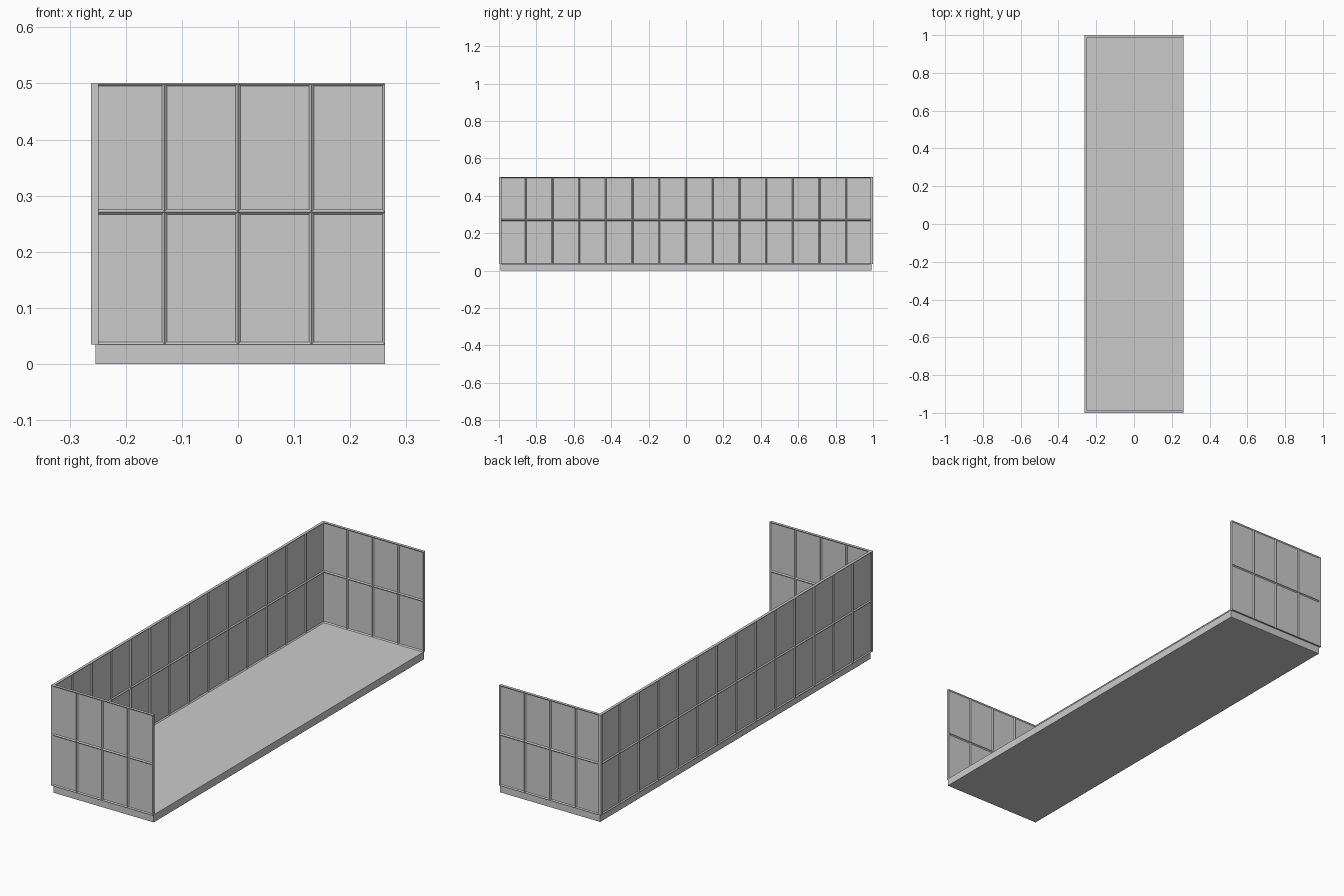
import bpy, bmesh
from mathutils import Vector, Matrix

if "Cube" in bpy.data.objects:
    bpy.data.objects.remove(bpy.data.objects["Cube"])

X, Y = 0.262, 1.0          # half extents of the outline
Z0, ZM, Z1 = 0.035, 0.271, 0.5   # rail bottom, middle bar, top
T, BAR, RECESS = 0.0135, 0.0065, 0.0048


def box(bm, lo, hi):
    lo, hi = Vector(lo), Vector(hi)
    m = Matrix.Translation((lo + hi) / 2) @ Matrix.Diagonal((*(hi - lo), 1))
    bmesh.ops.create_cube(bm, size=1, matrix=m)


def finish(bm, name):
    me = bpy.data.meshes.new(name)
    bm.to_mesh(me)
    bm.free()
    ob = bpy.data.objects.new(name, me)
    bpy.context.collection.objects.link(ob)
    return ob


def cut(bm, co, no):
    bmesh.ops.bisect_plane(bm, geom=bm.verts[:] + bm.edges[:] + bm.faces[:],
                           plane_co=co, plane_no=no)


def railing(name, lo, hi, run, count):
    """Wall split into cells along axis `run`, panes recessed on both sides."""
    bm = bmesh.new()
    box(bm, lo, hi)
    axis = Vector((run == 0, run == 1, 0))
    for i in range(1, count):
        cut(bm, axis * (lo[run] + (hi[run] - lo[run]) * i / count), axis)
    cut(bm, (0, 0, ZM), (0, 0, 1))
    bm.normal_update()
    panes = [f for f in bm.faces if abs(f.normal[1 - run]) > 0.9]
    bmesh.ops.inset_individual(bm, faces=panes, thickness=BAR, depth=-RECESS)
    return finish(bm, name)


# floor slab, its edges lying under the middle of the railings
bm = bmesh.new()
box(bm, (-X + 0.008, -Y + 0.007, 0), (X, Y - 0.007, Z0))
finish(bm, "floor_slab")

# long railing on the left side
railing("long_railing", (-X, -Y, Z0), (-X + T, Y, Z1), 1, 14)

# short railings at both ends
railing("front_railing", (-X, -Y, Z0), (X, -Y + T, Z1), 0, 4)
railing("back_railing", (-X, Y - T, Z0), (X, Y, Z1), 0, 4)
